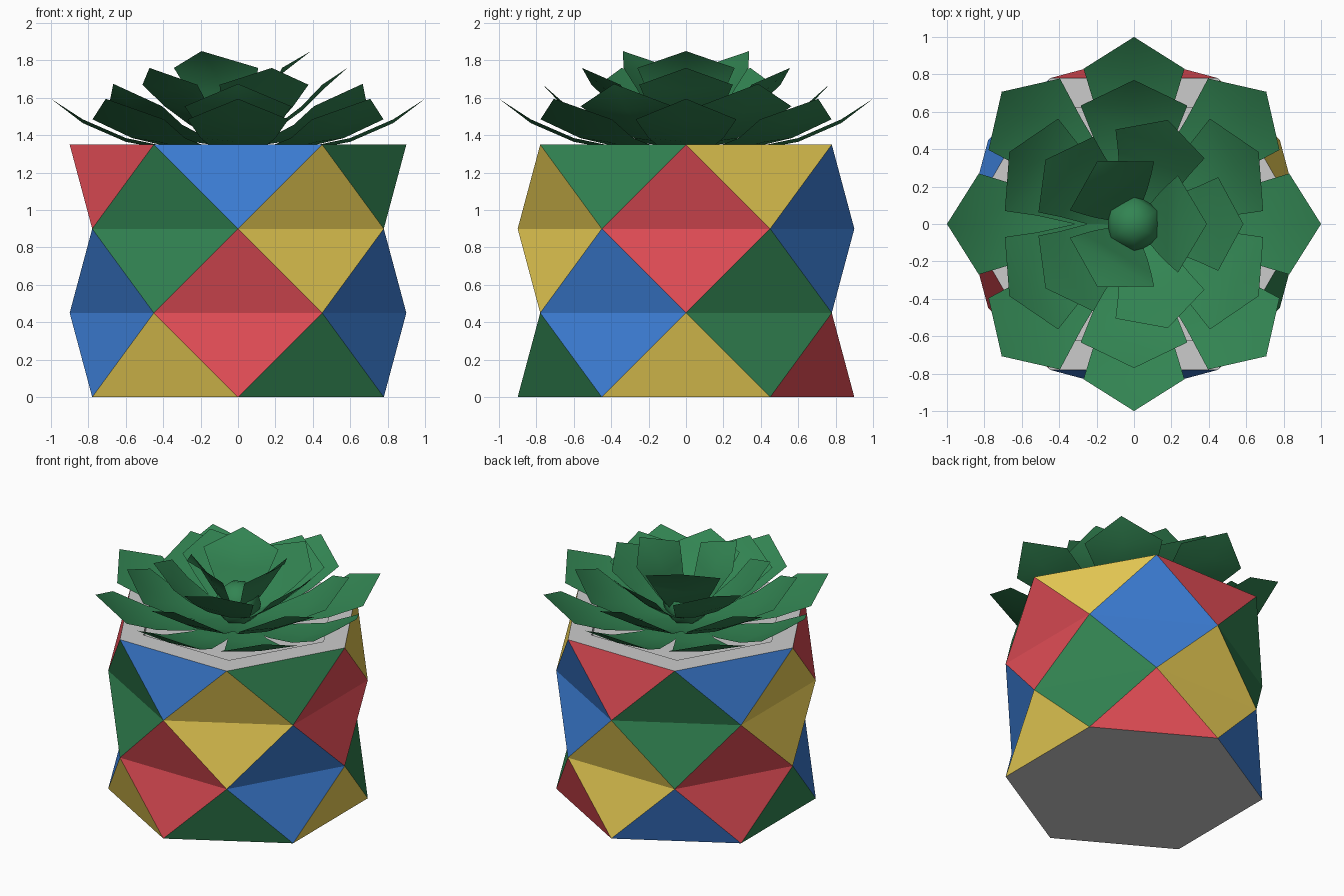
import bpy, bmesh, math
from math import radians, cos, sin

if "Cube" in bpy.data.objects:
    bpy.data.objects.remove(bpy.data.objects["Cube"])


def material(name, rgb):
    """Material from display (sRGB 0-255) colour."""
    m = bpy.data.materials.new(name)
    m.diffuse_color = [(c / 255 / 12.92 if c < 11 else ((c / 255 + 0.055) / 1.055) ** 2.4) for c in rgb] + [1]
    m.use_nodes = True
    m.node_tree.nodes["Principled BSDF"].inputs["Base Color"].default_value = m.diffuse_color
    return m


MATS = {
    "R": material("red", (224, 76, 85)),
    "G": material("green", (50, 132, 82)),
    "B": material("blue", (60, 125, 212)),
    "Y": material("yellow", (232, 204, 84)),
}


def make_object(name, bm, mats=(), smooth=False):
    mesh = bpy.data.meshes.new(name)
    bm.to_mesh(mesh)
    bm.free()
    for m in mats:
        mesh.materials.append(m)
    ob = bpy.data.objects.new(name, mesh)
    bpy.context.collection.objects.link(ob)
    if smooth:
        bpy.ops.object.select_all(action='DESELECT')
        ob.select_set(True)
        bpy.context.view_layer.objects.active = ob
        bpy.ops.object.shade_smooth_by_angle(angle=radians(30))
    return ob


def hexagon(bm, r, z, offset):
    return [bm.verts.new((r * cos(radians(60 * k + offset)),
                          r * sin(radians(60 * k + offset)), z)) for k in range(6)]


# Pot wall: twisted hexagon rings, triangles coloured as diamonds.
# Each string is one row of diamonds, anticlockwise from the row's first centre.
R, STEP = 0.9, 0.45
ROWS = ["YRBGYG",   # edges at z = 0, centres 0, 60, ...
        "GYRBRB",   # edges at z = 0.45, centres 30, 90, ...
        "RBGYGY",   # edges at z = 0.9, centres 0, 60, ...
        "YRBRBG"]   # edges at z = 1.35, centres 30, 90, ...
order = list(MATS)
bm = bmesh.new()
rings = [hexagon(bm, R, i * STEP, -30 if i % 2 == 0 else 0) for i in range(4)]
for i, row in enumerate(ROWS):
    for k, c in enumerate(row):
        a, b = rings[i][k], rings[i][(k + 1) % 6]
        apex = k if i % 2 == 0 else (k + 1) % 6
        if i < 3:
            bm.faces.new((a, b, rings[i + 1][apex])).material_index = order.index(c)
        if i > 0:
            bm.faces.new((b, a, rings[i - 1][apex])).material_index = order.index(c)
make_object("pot_wall", bm, MATS.values())

# Grey pot bottom, rim and recessed soil
bm = bmesh.new()
bm.faces.new(hexagon(bm, R, 0, -30)[::-1])
loops = [hexagon(bm, R, 1.35, 0), hexagon(bm, 0.72, 1.35, 0), hexagon(bm, 0.72, 1.30, 0)]
for lo, hi in zip(loops, loops[1:]):
    for k in range(6):
        n = (k + 1) % 6
        bm.faces.new((lo[k], lo[n], hi[n], hi[k]))
bm.faces.new(loops[-1])
make_object("pot_rim_and_soil", bm)


# Leaves: cupped, pointed blades; stations are (radius, height, half width, edge lift)
def leaf_ring(name, count, start, stations, tip):
    bm = bmesh.new()
    for n in range(count):
        a = radians(start + 360 * n / count)

        def point(r, y, z):
            return bm.verts.new((r * cos(a) - y * sin(a), r * sin(a) + y * cos(a), z))

        rows = [(point(r, -w, z + lift), point(r, 0, z), point(r, w, z + lift))
                for r, z, w, lift in stations]
        for p, q in zip(rows, rows[1:]):
            for j in (0, 1):
                bm.faces.new((p[j], q[j], q[j + 1], p[j + 1]))
        end = point(tip[0], 0, tip[1])
        for j in (0, 1):
            bm.faces.new((rows[-1][j], end, rows[-1][j + 1]))
    make_object(name, bm, [MATS["G"]], smooth=True)


leaf_ring("outer_leaves", 8, 0,
          [(0.10, 1.31, 0.08, 0.01), (0.36, 1.32, 0.14, 0.015),
           (0.60, 1.365, 0.20, 0.02), (0.83, 1.465, 0.27, 0.02)], (1.0, 1.595))
leaf_ring("second_leaves", 6, 30,
          [(0.09, 1.34, 0.09, 0.01), (0.28, 1.365, 0.16, 0.02),
           (0.47, 1.43, 0.22, 0.025), (0.633, 1.53, 0.285, 0.025)], (0.77, 1.675))
leaf_ring("third_leaves", 5, 0,
          [(0.08, 1.38, 0.09, 0.01), (0.21, 1.435, 0.15, 0.02),
           (0.34, 1.53, 0.20, 0.025), (0.45, 1.64, 0.25, 0.03)], (0.585, 1.76))
leaf_ring("inner_leaves", 3, 0,
          [(0.08, 1.43, 0.10, 0.01), (0.13, 1.52, 0.16, 0.02),
           (0.18, 1.62, 0.21, 0.025), (0.235, 1.73, 0.26, 0.03)], (0.39, 1.85))

# Central bud
bm = bmesh.new()
bmesh.ops.create_uvsphere(bm, u_segments=6, v_segments=6, radius=0.16)
bmesh.ops.translate(bm, verts=bm.verts, vec=(0, 0, 1.45))
bud = make_object("centre_bud", bm, [MATS["G"]])
for p in bud.data.polygons:
    p.use_smooth = True
